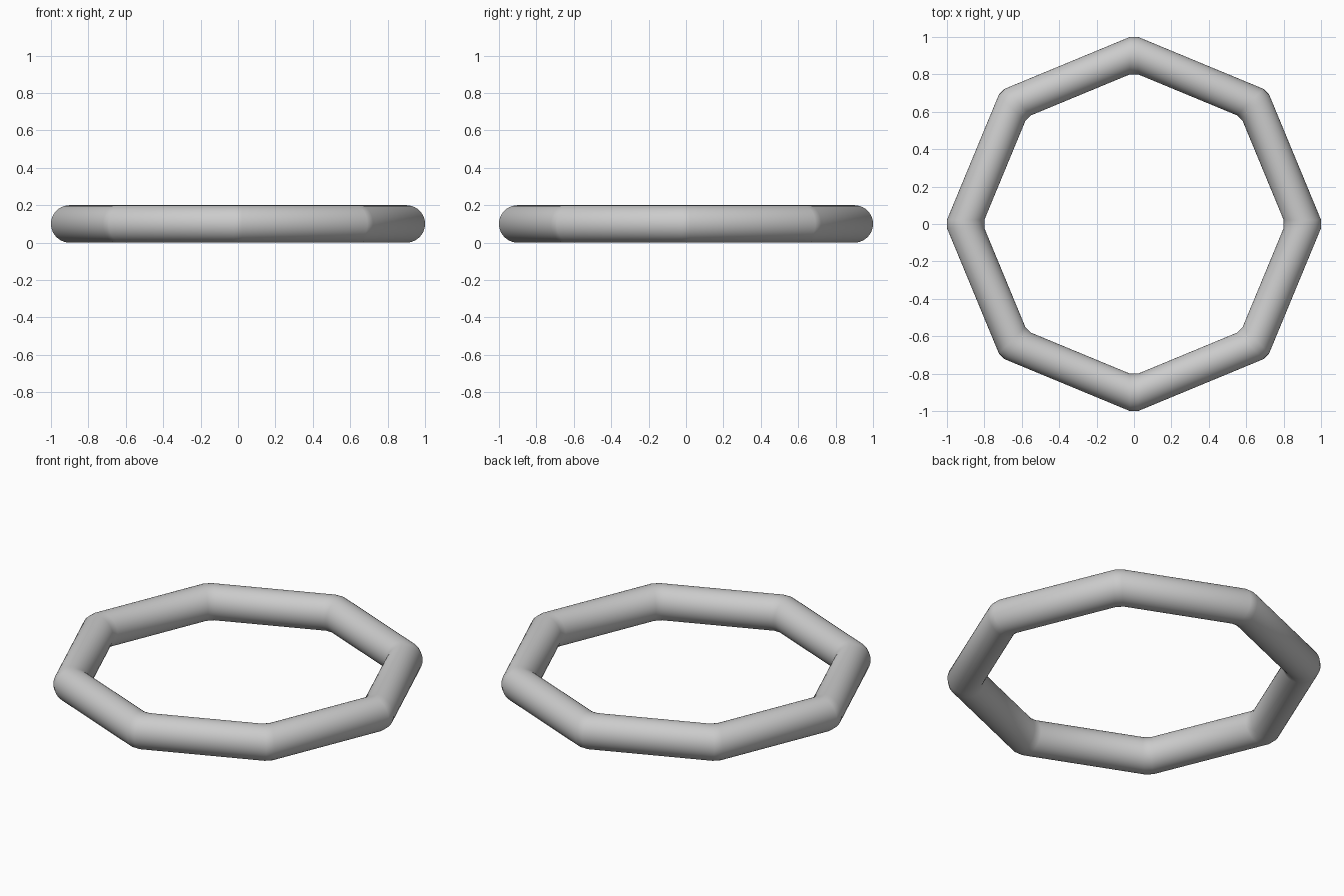
import bpy, bmesh
from math import sin, cos, pi

if "Cube" in bpy.data.objects:
    bpy.data.objects.remove(bpy.data.objects["Cube"])

SIDES, STEPS = 8, 40      # octagon corners, cross-section points
R, r, W = 0.9, 0.1, 0.022  # ring radius, tube radius, half width of corner bevel

bm = bmesh.new()

# Two circular cross-sections per corner form a narrow bevel strip
loops = []
for i in range(SIDES):
    a = 2 * pi * i / SIDES
    for side in (-W, W):
        loop = []
        for j in range(STEPS):
            b = 2 * pi * j / STEPS
            d = R + r * cos(b)
            loop.append(bm.verts.new((d * cos(a) - side * sin(a),
                                      d * sin(a) + side * cos(a),
                                      r + r * sin(b))))
        loops.append(loop)

# Skin the closed tube
for i, la in enumerate(loops):
    lb = loops[(i + 1) % len(loops)]
    for j in range(STEPS):
        k = (j + 1) % STEPS
        bm.faces.new((la[j], lb[j], lb[k], la[k]))
bmesh.ops.recalc_face_normals(bm, faces=bm.faces)

mesh = bpy.data.meshes.new("octagonal_ring")
bm.to_mesh(mesh)
bm.free()
ring = bpy.data.objects.new("octagonal_ring", mesh)
bpy.context.collection.objects.link(ring)
for p in mesh.polygons:
    p.use_smooth = True
